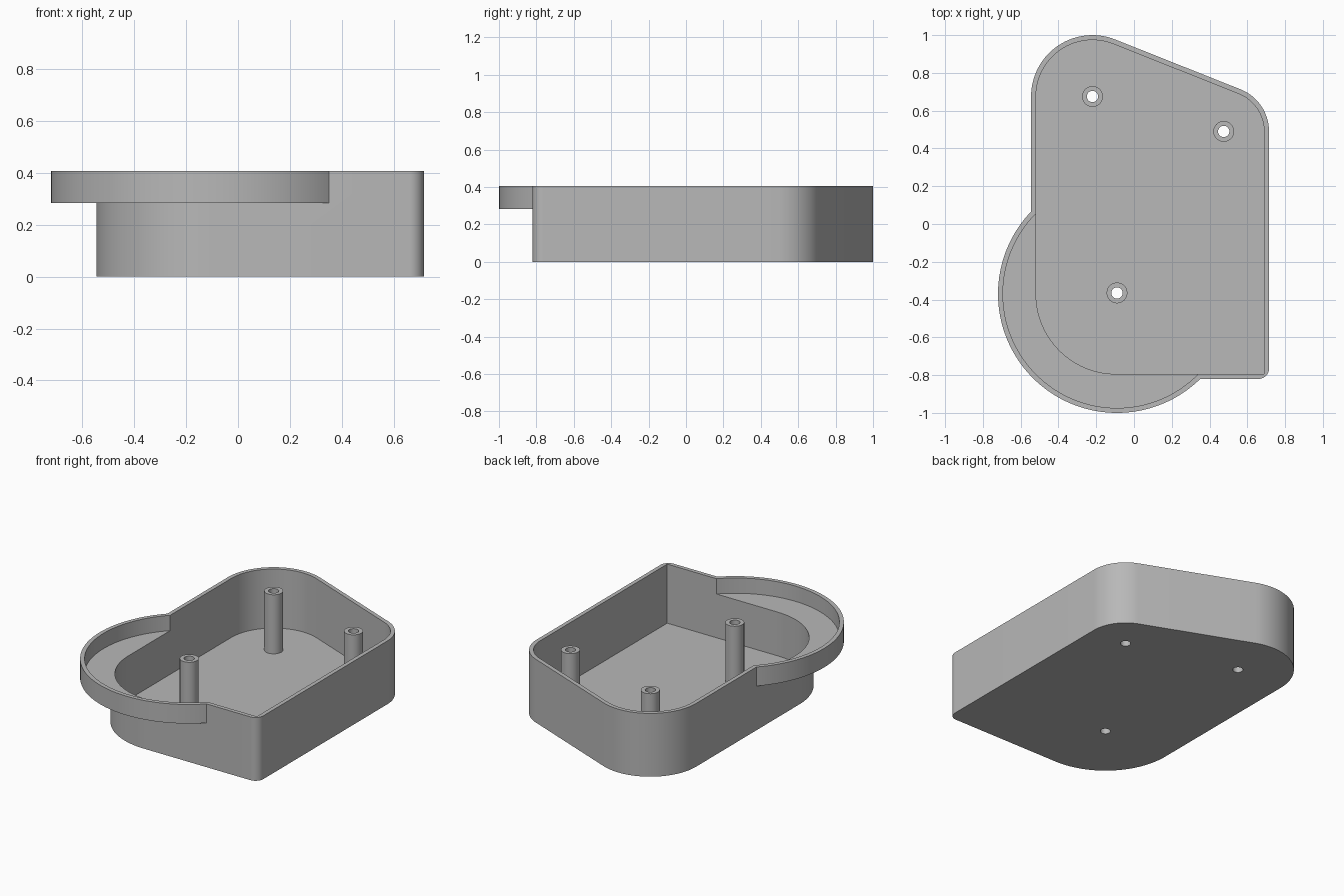
import bpy
import bmesh
from math import atan2, asin, hypot, pi, cos, sin

cube = bpy.data.objects.get("Cube")
if cube:
    bpy.data.objects.remove(cube, do_unlink=True)

HEIGHT, WALL, FLOOR = 0.405, 0.026, 0.027
LEDGE_BOTTOM, LEDGE_TOP = 0.283, 0.307
RIGHT, FRONT = 0.715, -0.82
DISC = (-0.09, -0.37)
BACK_A, BACK_B = (-0.22, 0.675), (0.475, 0.49)
R_A, R_B, R_FRONT, R_DISC = 0.325, 0.24, 0.45, 0.63
POSTS = [BACK_A, BACK_B, (-0.09, -0.365)]

grey = bpy.data.materials.new("plain grey")
grey.use_nodes = True
colour = (0.48, 0.48, 0.48, 1)
grey.diffuse_color = colour
grey.node_tree.nodes["Principled BSDF"].inputs["Base Color"].default_value = colour


def arc(centre, r, a0, a1, n=28):
    """Points along an arc; a zero radius gives one sharp corner."""
    if r <= 0:
        return [centre]
    steps = [a0 + (a1 - a0) * i / n for i in range(n + 1)]
    return [(centre[0] + r * cos(a), centre[1] + r * sin(a)) for a in steps]


def circle(centre, r, n):
    return arc(centre, r, 0, 2 * pi, n)[:-1]


def body_outline(inset, corner):
    """Counter-clockwise rounded outline with a slanted back edge."""
    dx, dy = BACK_B[0] - BACK_A[0], BACK_B[1] - BACK_A[1]
    slant = atan2(dy, dx) - asin((R_A - R_B) / hypot(dx, dy)) + pi / 2
    near = (RIGHT - inset - corner, FRONT + inset + corner)
    left_front = (-0.545 + R_FRONT, FRONT + R_FRONT)
    return (arc(near, corner, -pi / 2, 0, 12)
            + arc(BACK_B, R_B - inset, 0, slant)
            + arc(BACK_A, R_A - inset, slant, pi)
            + arc(left_front, R_FRONT - inset, pi, 1.5 * pi))


def prism(name, points, z0, z1):
    """Solid extrusion of a flat outline."""
    bm = bmesh.new()
    face = bm.faces.new([bm.verts.new((x, y, z0)) for x, y in points])
    top = bmesh.ops.extrude_face_region(bm, geom=[face])["geom"]
    bmesh.ops.translate(bm, vec=(0, 0, z1 - z0),
                        verts=[v for v in top if isinstance(v, bmesh.types.BMVert)])
    bmesh.ops.recalc_face_normals(bm, faces=bm.faces)
    mesh = bpy.data.meshes.new(name)
    bm.to_mesh(mesh)
    bm.free()
    mesh.materials.append(grey)
    obj = bpy.data.objects.new(name, mesh)
    bpy.context.collection.objects.link(obj)
    return obj


def combine(target, other, operation):
    """Apply a boolean and discard the helper."""
    mod = target.modifiers.new("combine", "BOOLEAN")
    mod.operation, mod.object, mod.solver = operation, other, "EXACT"
    bpy.context.view_layer.objects.active = target
    bpy.ops.object.modifier_apply(modifier=mod.name)
    bpy.data.objects.remove(other, do_unlink=True)


def smooth(obj):
    bpy.ops.object.select_all(action="DESELECT")
    obj.select_set(True)
    bpy.context.view_layer.objects.active = obj
    bpy.ops.object.shade_smooth_by_angle(angle=pi / 6)


# Tray body joined with the overhanging round ledge
tray = prism("tray", body_outline(0, 0.055), 0, HEIGHT)
combine(tray, prism("round_ledge", circle(DISC, R_DISC, 128), LEDGE_BOTTOM, HEIGHT), "UNION")

# Deep body recess and shallow ledge recess
combine(tray, prism("body_recess", body_outline(WALL, 0), FLOOR, 1), "DIFFERENCE")
combine(tray, prism("ledge_recess", circle(DISC, R_DISC - WALL, 128), LEDGE_TOP, 1), "DIFFERENCE")


def hole(centre):
    return prism("screw_hole", circle(centre, 0.03, 32), -1, 1)


# Hollow screw posts, open through the floor
for i, centre in enumerate(POSTS):
    combine(tray, hole(centre), "DIFFERENCE")
    post = prism(f"screw_post_{i + 1}", circle(centre, 0.055, 40), FLOOR, HEIGHT)
    combine(post, hole(centre), "DIFFERENCE")
    smooth(post)

smooth(tray)
